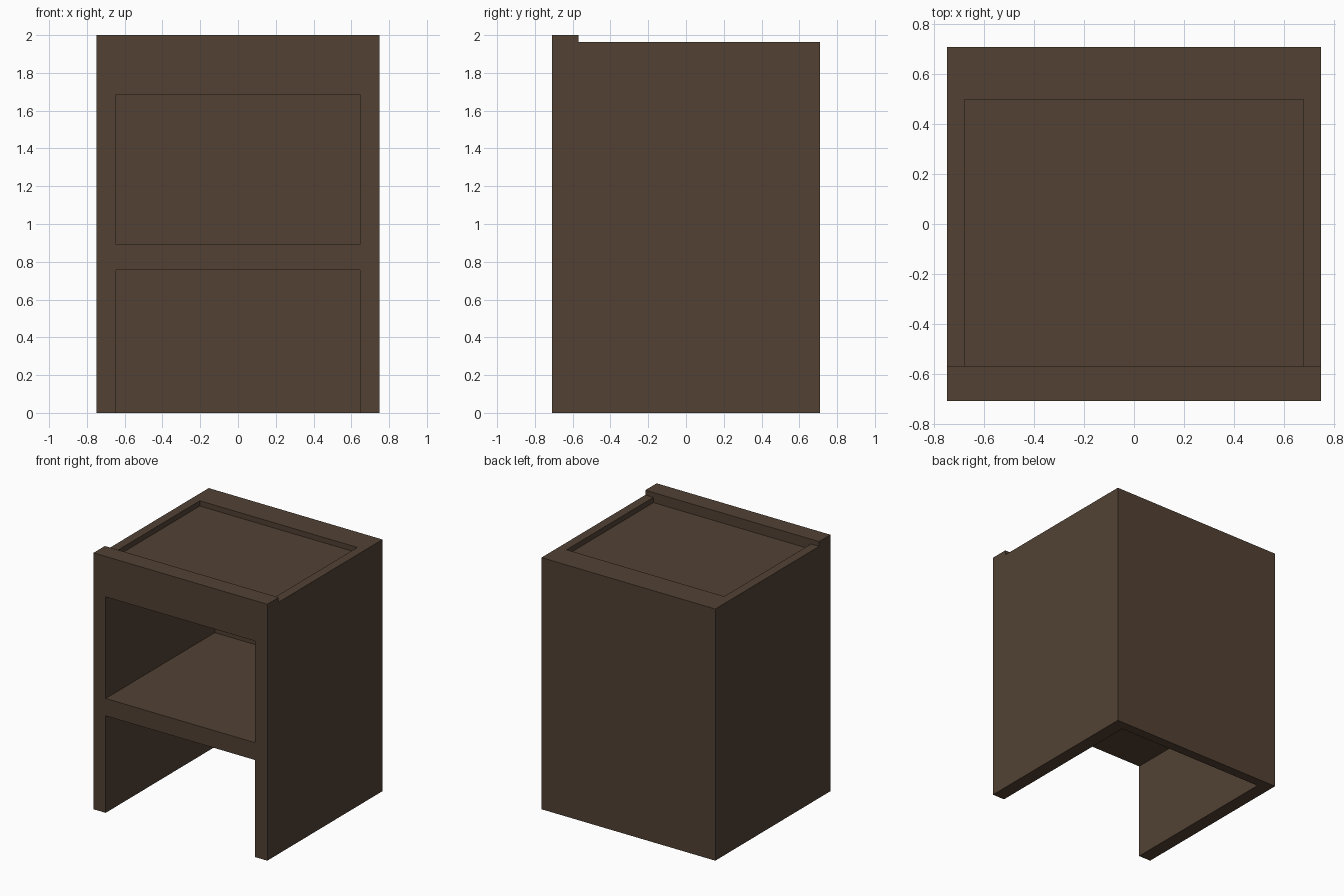
import bpy

old = bpy.data.objects.get("Cube")
if old:
    bpy.data.objects.remove(old, do_unlink=True)

# Dark brown wood
wood = bpy.data.materials.new("dark_brown_wood")
wood.use_nodes = True
colour = (0.084, 0.053, 0.034, 1)
wood.diffuse_color = colour
wood.node_tree.nodes["Principled BSDF"].inputs["Base Color"].default_value = colour

W, D, H = 0.75, 0.71, 2.0      # half width, half depth, height
INNER = 0.645                  # half width of the openings
BACK = 0.635                   # inside of the back wall
LIP = -0.57                    # rear of the front lip
OVER = 0.2                     # how far cutters pass the surface


def box(name, x, y, z):
    """Box symmetric in x, spanning the given y and z ranges."""
    bpy.ops.mesh.primitive_cube_add(
        size=1, location=(0, sum(y) / 2, sum(z) / 2))
    ob = bpy.context.object
    ob.name = name
    ob.scale = (2 * x, y[1] - y[0], z[1] - z[0])
    bpy.ops.object.transform_apply(location=True, rotation=False, scale=True)
    return ob


def carve(target, name, x, y, z):
    """Subtract a box from the target."""
    cutter = box(name, x, y, z)
    cutter.hide_render = True
    mod = target.modifiers.new(name, "BOOLEAN")
    mod.operation = "DIFFERENCE"
    mod.solver = "EXACT"
    mod.object = cutter
    bpy.context.view_layer.objects.active = target
    bpy.ops.object.modifier_apply(modifier=name)
    bpy.data.objects.remove(cutter, do_unlink=True)


# Cabinet body carved from one block
cabinet = box("cabinet_body", W, (-D, D), (0, H))
cabinet.data.materials.append(wood)

# Top behind the raised front lip, then the shallow tray in it
carve(cabinet, "top_step", W + OVER, (LIP, D + OVER), (1.963, H + OVER))
carve(cabinet, "top_tray", 0.68, (LIP, 0.5), (1.922, H + OVER))

# Upper shelf opening and open-bottomed lower bay
carve(cabinet, "upper_opening", INNER, (-D - OVER, BACK), (0.892, 1.685))
carve(cabinet, "lower_opening", INNER, (-D - OVER, BACK), (-OVER, 0.757))

for face in cabinet.data.polygons:
    face.use_smooth = False
    face.material_index = 0
